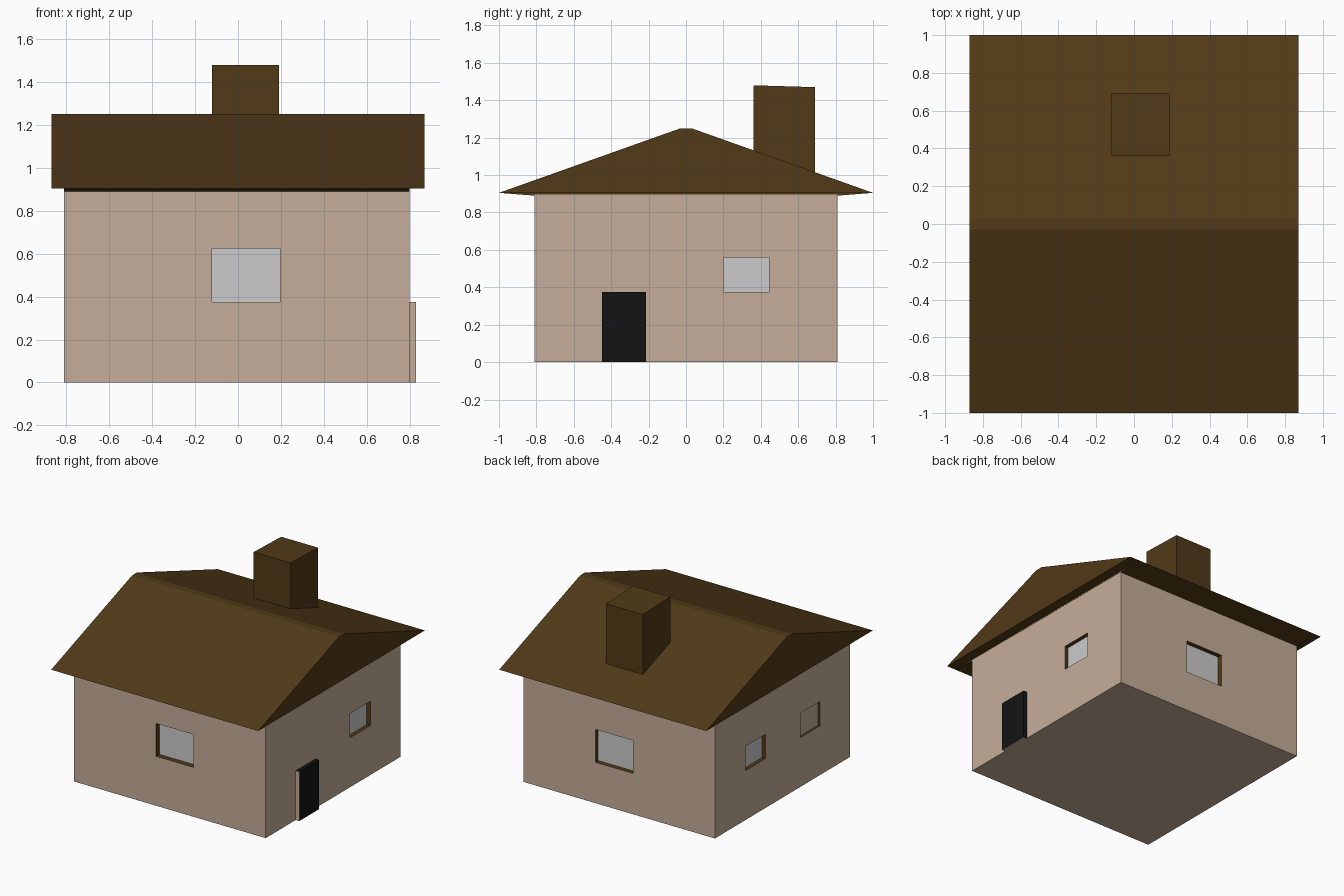
import bpy, bmesh

if "Cube" in bpy.data.objects:
    bpy.data.objects.remove(bpy.data.objects["Cube"])


def material(name, rgb):
    m = bpy.data.materials.new(name)
    m.diffuse_color = (*rgb, 1)
    m.use_nodes = True
    m.node_tree.nodes["Principled BSDF"].inputs["Base Color"].default_value = m.diffuse_color
    return m


WALL = material("plaster", (0.56, 0.42, 0.32))
ROOF = material("dark_wood", (0.083, 0.042, 0.009))
GLASS = material("glass", (0.8, 0.8, 0.8))
BLACK = material("black", (0.007, 0.007, 0.007))


def make(name, bm, mats):
    bmesh.ops.recalc_face_normals(bm, faces=bm.faces)
    me = bpy.data.meshes.new(name)
    bm.to_mesh(me)
    bm.free()
    ob = bpy.data.objects.new(name, me)
    for m in mats:
        me.materials.append(m)
    bpy.context.collection.objects.link(ob)
    return ob


def add_box(bm, lo, hi):
    verts = bmesh.ops.create_cube(bm, size=1)["verts"]
    for v in verts:
        v.co = [hi[i] if v.co[i] > 0 else lo[i] for i in range(3)]


def box(name, lo, hi, mats):
    bm = bmesh.new()
    add_box(bm, lo, hi)
    return make(name, bm, mats)


def prism(name, profile, x0, x1, mats):
    """Extrude a (y, z) profile along x."""
    bm = bmesh.new()
    face = bm.faces.new([bm.verts.new((x0, y, z)) for y, z in profile])
    ext = bmesh.ops.extrude_face_region(bm, geom=[face])["geom"]
    for v in ext:
        if isinstance(v, bmesh.types.BMVert):
            v.co.x = x1
    return make(name, bm, mats)


WX0, WX1, WY = -0.81, 0.80, 0.81

# Walls
walls = box("walls", (WX0, -WY, 0), (WX1, WY, 0.895), [WALL, ROOF])

# Windows: name, axis, outward sign, span along wall, z span, depth, material
windows = [
    ("front_window", 1, -1, (-0.12, 0.195), (0.375, 0.625), 0.04, GLASS),
    ("back_window", 1, 1, (-0.12, 0.195), (0.31, 0.56), 0.035, GLASS),
    ("right_window", 0, 1, (0.20, 0.445), (0.375, 0.56), 0.03, GLASS),
    ("left_back_window", 0, -1, (0.20, 0.445), (0.375, 0.56), 0.03, GLASS),
    ("left_front_window", 0, -1, (-0.45, -0.215), (0.375, 0.56), 0.015, WALL),
]
cut = bmesh.new()
for name, axis, sign, span, zs, depth, mat in windows:
    plane = WY * sign if axis == 1 else (WX1 if sign > 0 else WX0)

    def corners(a, b):
        a, b = sorted((a, b))
        if axis == 1:
            return (span[0], a, zs[0]), (span[1], b, zs[1])
        return (a, span[0], zs[0]), (b, span[1], zs[1])

    back = plane - sign * (depth + 0.01)
    add_box(cut, *corners(plane + sign * 0.05, back))
    box(name, *corners(plane - sign * depth, back), [mat])

# Recesses with dark reveals
cutter = make("window_cutter", cut, [WALL, ROOF])
for p in cutter.data.polygons:
    p.material_index = 1
cutter.hide_render = True
cutter.hide_viewport = True
mod = walls.modifiers.new("recesses", "BOOLEAN")
mod.operation = "DIFFERENCE"
mod.solver = "EXACT"
mod.object = cutter

# Door: slab standing proud of the right wall, plaster sides
door = box("door", (WX1 - 0.01, -0.45, 0), (0.83, -0.215, 0.375), [BLACK, WALL])
for p in door.data.polygons:
    if p.normal.y < -0.5 or p.normal.z < -0.5:
        p.material_index = 1

# Roof with a narrow flat ridge
prism("roof", [(-1, 0.905), (-0.03, 1.25), (0.03, 1.25), (1, 0.905)],
      -0.87, 0.87, [ROOF])

# Soffit under the eaves
prism("soffit", [(-1, 0.905), (1, 0.905), (WY, 0.89), (-WY, 0.89)],
      WX0, WX1, [ROOF])

# Chimney, foot following the roof slope
prism("chimney", [(0.36, 1.125), (0.36, 1.48), (0.69, 1.47), (0.69, 1.01)],
      -0.12, 0.19, [ROOF])
